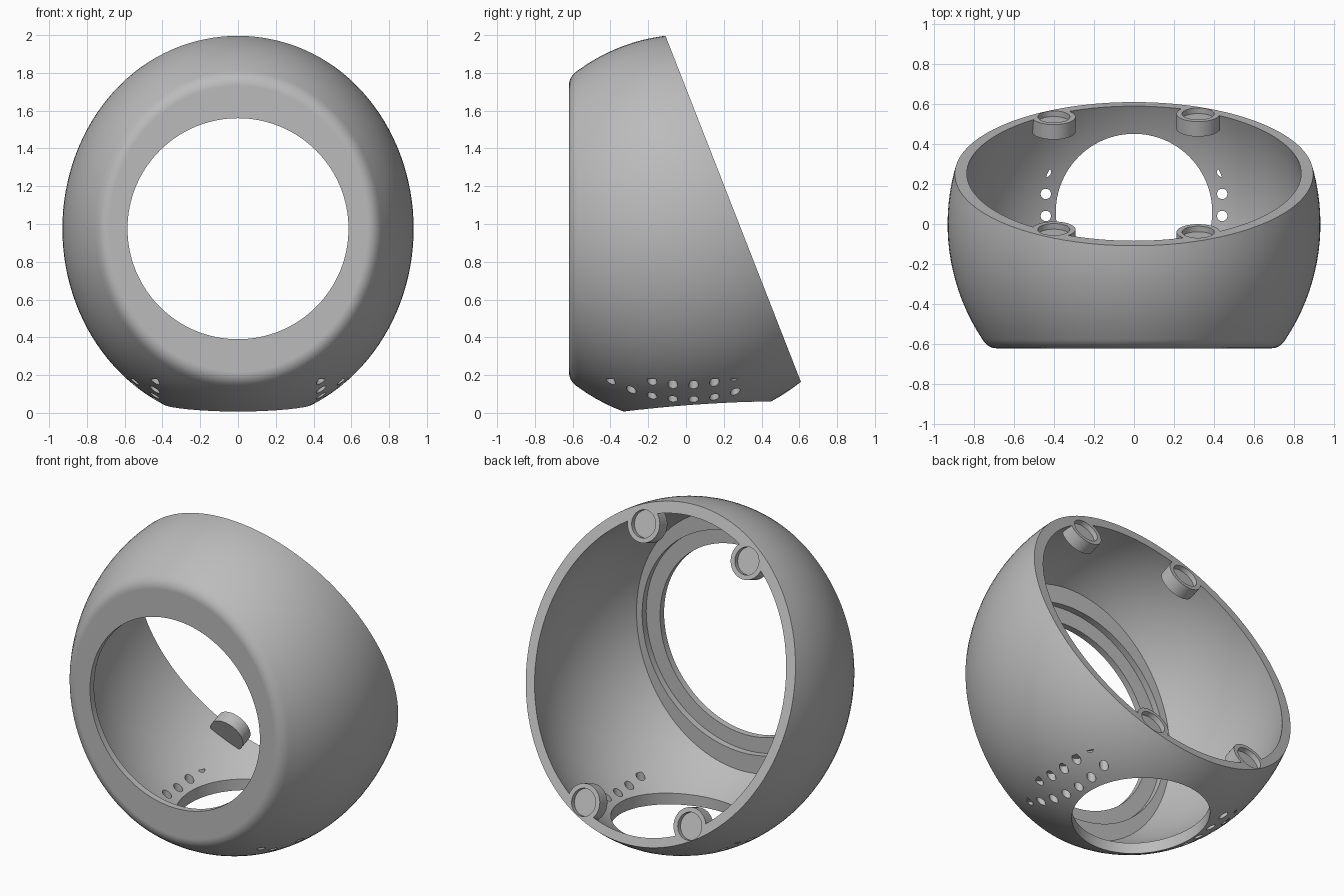
import bpy, bmesh, math
from mathutils import Vector, Matrix

cube = bpy.data.objects.get("Cube")
if cube:
    bpy.data.objects.remove(cube)

MID = 0.975                     # height of the shell axis
STRETCH = 1.105                 # vertical stretch of the round shell
TILT = math.atan2(0.72, 1.84)   # lean of the rear opening
NORMAL = Vector((0, math.cos(TILT), math.sin(TILT)))
RIM = Vector((0, -0.11, 2.0))   # topmost point of the rear opening

grey = bpy.data.materials.new("plain grey")
grey.use_nodes = True
grey.diffuse_color = (0.5, 0.5, 0.5, 1)
grey.node_tree.nodes["Principled BSDF"].inputs["Base Color"].default_value = (0.5, 0.5, 0.5, 1)


def add_object(name, bm):
    bmesh.ops.recalc_face_normals(bm, faces=bm.faces)
    mesh = bpy.data.meshes.new(name)
    bm.to_mesh(mesh)
    bm.free()
    mesh.materials.append(grey)
    obj = bpy.data.objects.new(name, mesh)
    bpy.context.collection.objects.link(obj)
    return obj


def lathe(name, profile, sides=128):
    """Closed solid turned about the front-to-back axis from (y, radius) points."""
    bm = bmesh.new()
    rings = []
    for y, r in profile:
        angles = [2 * math.pi * i / sides for i in range(sides)]
        rings.append([bm.verts.new((r * math.cos(a), y, MID + STRETCH * r * math.sin(a)))
                      for a in angles])
    for a, b in zip(rings, rings[1:]):
        for i in range(sides):
            j = (i + 1) % sides
            bm.faces.new((a[i], a[j], b[j], b[i]))
    bm.faces.new(rings[0])
    bm.faces.new(rings[-1])
    return add_object(name, bm)


def cylinders(name, items, sides=48):
    """One mesh of cylinders, each given as start, end and radius."""
    bm = bmesh.new()
    for start, end, radius in items:
        start, end = Vector(start), Vector(end)
        axis = end - start
        turn = axis.to_track_quat('Z', 'Y').to_matrix().to_4x4()
        bmesh.ops.create_cone(bm, cap_ends=True, segments=sides, radius1=radius,
                              radius2=radius, depth=axis.length,
                              matrix=Matrix.Translation((start + end) / 2) @ turn)
    return add_object(name, bm)


def combine(obj, other, operation):
    """Apply a boolean and remove the helper."""
    mod = obj.modifiers.new(operation, 'BOOLEAN')
    mod.operation, mod.object, mod.solver = operation, other, 'EXACT'
    bpy.context.view_layer.update()
    graph = bpy.context.evaluated_depsgraph_get()
    mesh = bpy.data.meshes.new_from_object(obj.evaluated_get(graph))
    obj.modifiers.clear()
    obj.data = mesh
    bpy.data.objects.remove(other)


def bulge(y, inset=0.0):
    radius = 1.04
    return 0.93 - radius + math.sqrt(radius ** 2 - y ** 2) - inset


# Outer form: rounded front edge followed by a bulging side
outer = []
a, b, c = Vector((-0.62, 0.685)), Vector((-0.62, 0.728)), Vector((-0.575, bulge(-0.575)))
for i in range(9):
    t = i / 8
    p = a * (1 - t) ** 2 + b * 2 * t * (1 - t) + c * t * t
    outer.append((p.x, p.y))
outer += [(y, bulge(y)) for y in (-0.575 + 1.375 * i / 28 for i in range(1, 29))]
shell = lathe("shell", outer)
envelope = lathe("envelope", outer)

# Hollow interior
inner = [(y, bulge(y, 0.06)) for y in (-0.54 + 1.4 * i / 28 for i in range(29))]
combine(shell, lathe("cavity", inner), 'DIFFERENCE')

# Four fastening posts trimmed to the outer form
seats = []
for x, y in ((-0.40, 0.535), (0.32, 0.55), (-0.40, -0.027), (0.32, -0.04)):
    seats.append(Vector((x, y, RIM.z - (y - RIM.y) / math.tan(TILT))))
posts = cylinders("posts", [(s - NORMAL * 0.08, s + NORMAL * 0.05, 0.108) for s in seats])
combine(posts, envelope, 'INTERSECT')
combine(shell, posts, 'UNION')

# Slanted rear opening
bm = bmesh.new()
bmesh.ops.create_cube(bm, size=4, matrix=Matrix.Translation(RIM + NORMAL * 2)
                      @ Matrix.Rotation(TILT, 4, 'X'))
combine(shell, add_object("rear_cut", bm), 'DIFFERENCE')

# Round pockets in the posts
combine(shell, cylinders("pockets", [(s - NORMAL * 0.03, s + NORMAL * 0.1, 0.08)
                                     for s in seats]), 'DIFFERENCE')

# Front window with a stepped seat behind it
combine(shell, cylinders("window", [((0, -0.8, MID), (0, -0.4, MID), 0.585)], 128), 'DIFFERENCE')
combine(shell, cylinders("window_seat", [((0, -0.58, MID), (0, -0.5, MID), 0.68)], 128),
        'DIFFERENCE')

# Round port in the base
combine(shell, cylinders("base_port", [((0, 0.06, -0.3), (0, 0.06, 0.5), 0.39)], 96),
        'DIFFERENCE')

# Two rows of vent holes on each side
vents = [((side * x, -0.40 + 0.11 * i, -0.2), (side * x, -0.40 + 0.11 * i, 0.18), 0.026)
         for side in (-1, 1) for x in (0.44, 0.55) for i in range(7)]
combine(shell, cylinders("vents", vents, 20), 'DIFFERENCE')

# Smooth shading with crisp cut edges
bpy.ops.object.select_all(action='DESELECT')
shell.select_set(True)
bpy.context.view_layer.objects.active = shell
bpy.ops.object.shade_smooth_by_angle(angle=math.radians(30))
weighted = shell.modifiers.new("even_normals", 'WEIGHTED_NORMAL')
weighted.keep_sharp = True
